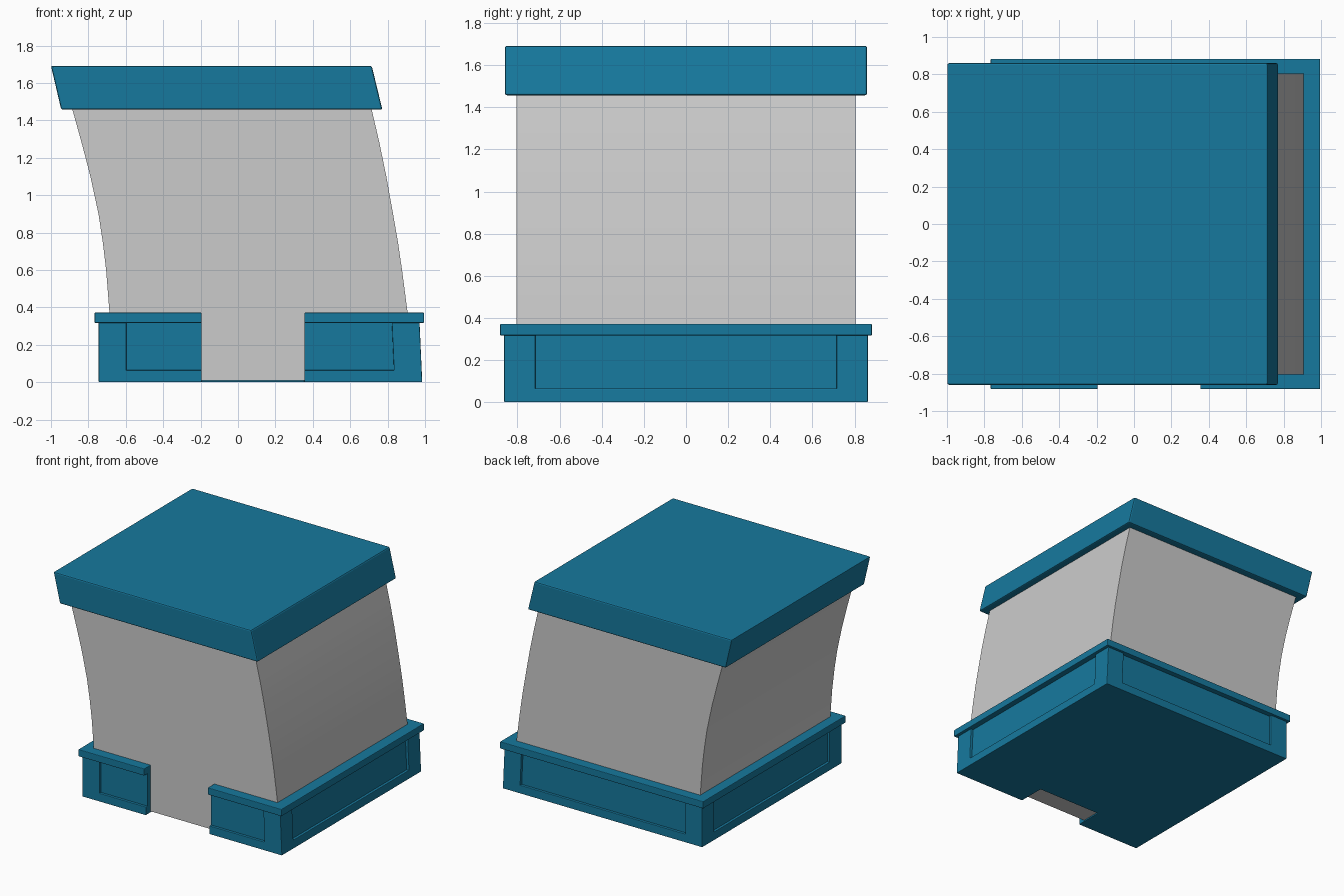
import bpy, bmesh

if "Cube" in bpy.data.objects:
    bpy.data.objects.remove(bpy.data.objects["Cube"])

blue = bpy.data.materials.new("teal_blue")
blue.diffuse_color = (0.008, 0.19, 0.34, 1)
blue.use_nodes = True
blue.node_tree.nodes["Principled BSDF"].inputs["Base Color"].default_value = blue.diffuse_color


def loft(name, layers, mat=None, bevel=0.0):
    """Closed solid through matching outlines: layers = [(z, [(x, y), ...]), ...]"""
    bm = bmesh.new()
    rings = [[bm.verts.new((x, y, z)) for x, y in pts] for z, pts in layers]
    n = len(rings[0])
    for a, b in zip(rings, rings[1:]):
        for i in range(n):
            j = (i + 1) % n
            bm.faces.new((a[i], a[j], b[j], b[i]))
    bm.faces.new(rings[0][::-1])
    bm.faces.new(rings[-1])
    bmesh.ops.recalc_face_normals(bm, faces=bm.faces[:])
    mesh = bpy.data.meshes.new(name)
    bm.to_mesh(mesh)
    bm.free()
    ob = bpy.data.objects.new(name, mesh)
    bpy.context.collection.objects.link(ob)
    if mat:
        mesh.materials.append(mat)
    if bevel:
        mod = ob.modifiers.new("bevel", 'BEVEL')
        mod.width = bevel
        mod.segments = 2
        mod.limit_method = 'ANGLE'
    return ob


def rect(x0, x1, y):
    return [(x0, -y), (x1, -y), (x1, y), (x0, y)]


def notched(x0, x1, y):
    """Rectangle with the doorway notch cut into its front"""
    gl, gr, depth = -0.195, 0.355, -0.65
    return [(x0, -y), (gl, -y), (gl, depth), (gr, depth), (gr, -y),
            (x1, -y), (x1, y), (x0, y)]


def lean(pts, z):
    """Right side of the plinth tilts slightly inward"""
    return [(x - 0.045 * z if x > 0.5 else x, y) for x, y in pts]


def plinth_part(name, pts, z0, z1, bevel=0.004):
    return loft(name, [(z0, lean(pts, z0)), (z1, lean(pts, z1))], blue, bevel)


# Curved leaning wall block
profile = [(0.01, -0.68, 0.935), (0.37, -0.687, 0.907), (0.6, -0.705, 0.877),
           (0.75, -0.723, 0.855), (0.9, -0.746, 0.829), (1.1, -0.789, 0.793),
           (1.28, -0.836, 0.756), (1.5, -0.897, 0.705)]
body = loft("wall_body", [(z, rect(l, r, 0.805)) for z, l, r in profile])
bpy.context.view_layer.objects.active = body
body.select_set(True)
bpy.ops.object.shade_smooth_by_angle()

# Slanted roof slab
loft("roof_slab", [(1.457, rect(-0.945, 0.772, 0.86)),
                   (1.692, rect(-1.0, 0.715, 0.86))], blue, 0.01)

# Plinth: recessed panels, bottom rail, corner posts, ledge
L, R, Y, post, recess = -0.745, 0.985, 0.863, 0.148, 0.02
plinth_part("plinth_panels", notched(L + recess, R - recess, Y - recess), 0.06, 0.325, 0)
plinth_part("plinth_bottom_rail", notched(L, R, Y), 0.0, 0.065)
for side, x0, x1 in (("left", L, L + post), ("right", R - post, R)):
    for end, s in (("front", -1), ("back", 1)):
        a, b = sorted((s * Y, s * (Y - post)))
        pts = [(x0, a), (x1, a), (x1, b), (x0, b)]
        plinth_part(f"{end}_{side}_corner_post", pts, 0.003, 0.325)
ledge = notched(-0.767, 0.995, 0.883)
loft("plinth_ledge", [(0.317, ledge), (0.372, ledge)], blue, 0.005)
